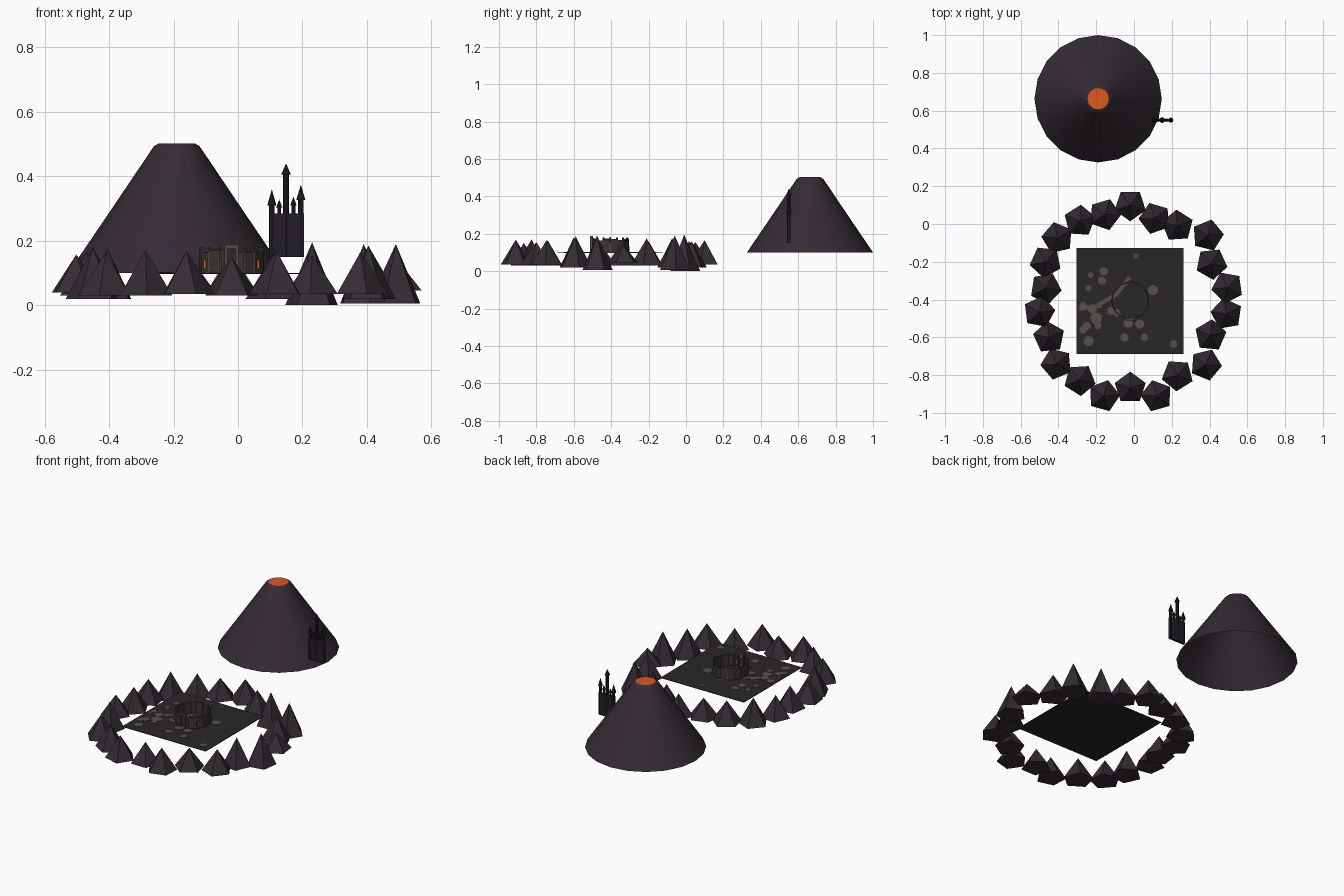
import bpy, math, random
from mathutils import Matrix, Vector

random.seed(4)


def material(name, r, g, b):
    m = bpy.data.materials.new(name)
    m.diffuse_color = (r, g, b, 1)
    return m


ROCK = material("rock", 0.035, 0.024, 0.034)
NIGHT = material("castle_stone", 0.016, 0.012, 0.02)
SOIL = material("soil", 0.022, 0.019, 0.019)
ASH = material("ash_patch", 0.10, 0.078, 0.066)
WALL = material("arena_stone", 0.04, 0.034, 0.031)
POST = material("pillar_stone", 0.075, 0.065, 0.06)
LAVA = material("lava", 0.72, 0.10, 0.014)
WATER = material("pool", 0.012, 0.018, 0.03)


def finish(name, mat):
    o = bpy.context.object
    o.name = name
    o.data.materials.append(mat)
    return o


def cone(name, mat, x, y, z0, z1, r0, r1=0.0, sides=8, rot=0.0):
    bpy.ops.mesh.primitive_cone_add(vertices=sides, radius1=r0, radius2=r1, depth=z1 - z0,
                                    location=(x, y, (z0 + z1) / 2), rotation=(0, 0, rot))
    return finish(name, mat)


def box(name, mat, x, y, z0, z1, sx, sy, rot=0.0):
    bpy.ops.mesh.primitive_cube_add(size=1, location=(x, y, (z0 + z1) / 2), rotation=(0, 0, rot))
    o = finish(name, mat)
    o.scale = (sx, sy, z1 - z0)
    return o


# Volcano: open lathed shell with a lava disc on top
profile = [(0.337, 0.10), (0.206, 0.293), (0.078, 0.483), (0.070, 0.494), (0.056, 0.502)]
N = 20
verts, faces = [], []
for r, z in profile:
    for i in range(N):
        a = 2 * math.pi * i / N
        verts.append((-0.19 + r * math.cos(a), 0.663 + r * math.sin(a), z))
for j in range(len(profile) - 1):
    for i in range(N):
        k = (i + 1) % N
        faces.append((j * N + i, j * N + k, (j + 1) * N + k, (j + 1) * N + i))
mesh = bpy.data.meshes.new("volcano")
mesh.from_pydata(verts, [], faces)
mesh.materials.append(ROCK)
mesh.shade_smooth()
bpy.context.collection.objects.link(bpy.data.objects.new("volcano", mesh))
bpy.ops.mesh.primitive_circle_add(vertices=N, radius=0.056, fill_type='NGON',
                                  location=(-0.19, 0.663, 0.502))
finish("crater_lava", LAVA)

# Castle: thin keep with a row of pointed towers
CY = 0.55
box("castle_keep", NIGHT, 0.151, CY, 0.15, 0.285, 0.107, 0.014)
towers = [(0.105, 0.31, 0.36, 0.010), (0.128, 0.303, 0.328, 0.007), (0.149, 0.405, 0.44, 0.011),
          (0.172, 0.31, 0.337, 0.007), (0.195, 0.327, 0.374, 0.010)]
for x, z1, tip, r in towers:
    cone("castle_tower", NIGHT, x, CY, 0.15, z1, r * 0.85, r * 0.85)
    cone("castle_spire", NIGHT, x, CY, z1, tip, r * 1.4)

# Ring of five-sided mountains around the plain: x, y, base z, tip z
CX, PY = -0.02, -0.405
peaks = [
    (-.02, .10, .035, .165), (.11, .03, .02, .16), (.23, -.01, 0, .195), (.39, -.06, .005, .19),
    (.41, -.21, .03, .175), (.495, -.335, .045, .14), (.49, -.476, .005, .19), (.405, -.59, .02, .185),
    (.38, -.745, .035, .165), (.23, -.80, .035, .155), (.12, -.91, .035, .168), (-.02, -.868, .03, .15),
    (-.16, -.91, .035, .168), (-.287, -.825, .03, .17), (-.41, -.74, .03, .165), (-.45, -.60, .02, .18),
    (-.502, -.466, .04, .157), (-.468, -.34, .03, .165), (-.468, -.20, .03, .16), (-.405, -.074, .02, .175),
    (-.287, .016, .03, .16), (-.155, .05, .04, .155)]
for x, y, z0, z1 in peaks:
    inward = math.atan2(PY - y, CX - x)
    cone("mountain", ROCK, x, y, z0, z1, 0.086, sides=5, rot=inward - math.pi / 2)

# Flat plain
box("plain", SOIL, -0.021, -0.407, 0.097, 0.1, 0.566, 0.561)

# Ash patches scattered mostly on the left: x, y, radius
patches = [
    (-.16, -.25, .022), (-.17, -.30, .022), (-.23, -.27, .015), (-.24, -.34, .016), (.10, -.35, .027),
    (-.20, -.50, .03), (-.24, -.62, .026), (-.25, -.54, .022), (-.03, -.525, .025), (.03, -.53, .024),
    (-.05, -.60, .022), (.055, -.60, .02), (.21, -.635, .02), (-.12, -.46, .022), (-.22, -.45, .024),
    (-.09, -.47, .02), (-.27, -.43, .018), (-.19, -.54, .018), (.01, -.17, .012), (-.27, -.56, .02)]
for i, (x, y, r) in enumerate(patches):
    cone("ash_patch", ASH, x, y, 0.0985, 0.1015 + 0.0001 * i, r, r, sides=14)
# Trail leading to the arena
for x, y, l, a in [(-.23, -.44, .12, .15), (-.14, -.40, .12, .5), (-.06, -.33, .12, .9)]:
    box("trail", ASH, x, y, 0.099, 0.1012, l, 0.022, a)

# Round arena: wall slabs, pillars of varied height, torches and a gate
R, M = 0.096, 16
for i in range(M):
    a = 2 * math.pi * (i + 0.5) / M - math.pi / 2
    c, s = math.cos(a), math.sin(a)
    if 0 < i < M - 1:
        box("arena_wall", WALL, CX + R * c, PY + R * s, 0.1, 0.163 + 0.012 * random.random(),
            0.006, 0.036, a)
    cone("arena_pillar", POST, CX + R * math.cos(a + math.pi / M), PY + R * math.sin(a + math.pi / M),
         0.1, 0.172 + 0.01 * random.random(), 0.006, 0.005, sides=6) if i < M - 1 else None
for side in (-1, 1):
    box("gate_post", POST, CX + side * 0.017, PY - 0.1, 0.1, 0.182, 0.009, 0.014)
    box("torch_flame", LAVA, CX + side * 0.083, PY - 0.066, 0.112, 0.14, 0.007, 0.007)
box("gate_lintel", POST, CX, PY - 0.1, 0.175, 0.188, 0.043, 0.014)
cone("arena_pool", WATER, CX, PY, 0.099, 0.102, 0.014, 0.014, sides=12)
